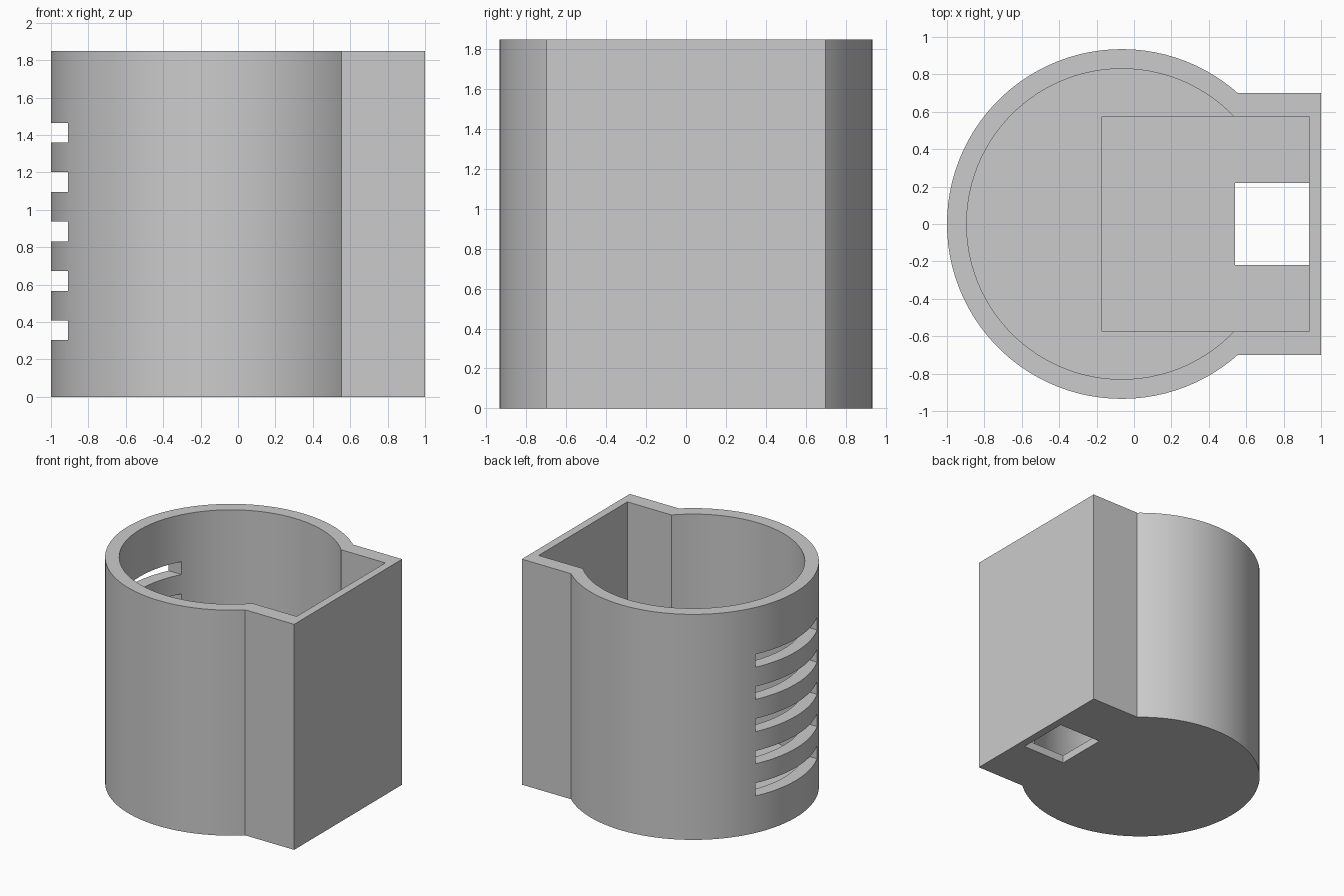
import bpy

if "Cube" in bpy.data.objects:
    bpy.data.objects.remove(bpy.data.objects["Cube"], do_unlink=True)

HEIGHT = 1.85
CENTRE_X = -0.065
TOP = HEIGHT + 0.2   # cutters overshoot the open rim

grey = bpy.data.materials.new("plain grey")
grey.use_nodes = True
colour = (0.6, 0.6, 0.6, 1)
grey.diffuse_color = colour
grey.node_tree.nodes["Principled BSDF"].inputs["Base Color"].default_value = colour


def box(name, x, y, z):
    """Box from (min, max) in x and z, and half width y."""
    bpy.ops.mesh.primitive_cube_add(
        size=1, location=(sum(x) / 2, 0, sum(z) / 2))
    ob = bpy.context.object
    ob.name = name
    ob.scale = (x[1] - x[0], 2 * y, z[1] - z[0])
    bpy.ops.object.transform_apply(location=True, rotation=True, scale=True)
    ob.data.materials.append(grey)
    return ob


def drum(name, radius, z):
    bpy.ops.mesh.primitive_cylinder_add(
        vertices=100, radius=radius, depth=z[1] - z[0],
        location=(CENTRE_X, 0, sum(z) / 2))
    ob = bpy.context.object
    ob.name = name
    bpy.ops.object.transform_apply(location=True, rotation=True, scale=True)
    ob.data.materials.append(grey)
    return ob


def combine(body, tool, operation):
    mod = body.modifiers.new(tool.name, 'BOOLEAN')
    mod.operation = operation
    mod.solver = 'EXACT'
    mod.object = tool
    bpy.context.view_layer.objects.active = body
    bpy.ops.object.modifier_apply(modifier=mod.name)
    bpy.data.objects.remove(tool, do_unlink=True)


# Round container with a square housing on one side
body = drum("container_body", 0.935, (0, HEIGHT))
combine(body, box("housing", (0, 1), 0.7, (0, HEIGHT)), 'UNION')

# Round cavity, and a slightly deeper square pocket
combine(body, drum("round_cavity", 0.83, (0.105, TOP)), 'DIFFERENCE')
combine(body, box("square_pocket", (-0.17, 0.935), 0.575, (0.065, TOP)), 'DIFFERENCE')

# Opening through the floor, flush with the pocket wall
combine(body, box("floor_opening", (0.54, 0.935), 0.22, (-0.1, 0.3)), 'DIFFERENCE')

# Row of vent slots
for i in range(5):
    z = 0.303 + 0.264 * i
    combine(body, box("vent_slot", (-1.2, -0.6), 0.4, (z, z + 0.106)), 'DIFFERENCE')

# Smooth walls, crisp edges
bpy.ops.object.select_all(action='DESELECT')
body.select_set(True)
bpy.context.view_layer.objects.active = body
bpy.ops.object.shade_smooth_by_angle(angle=0.5)
